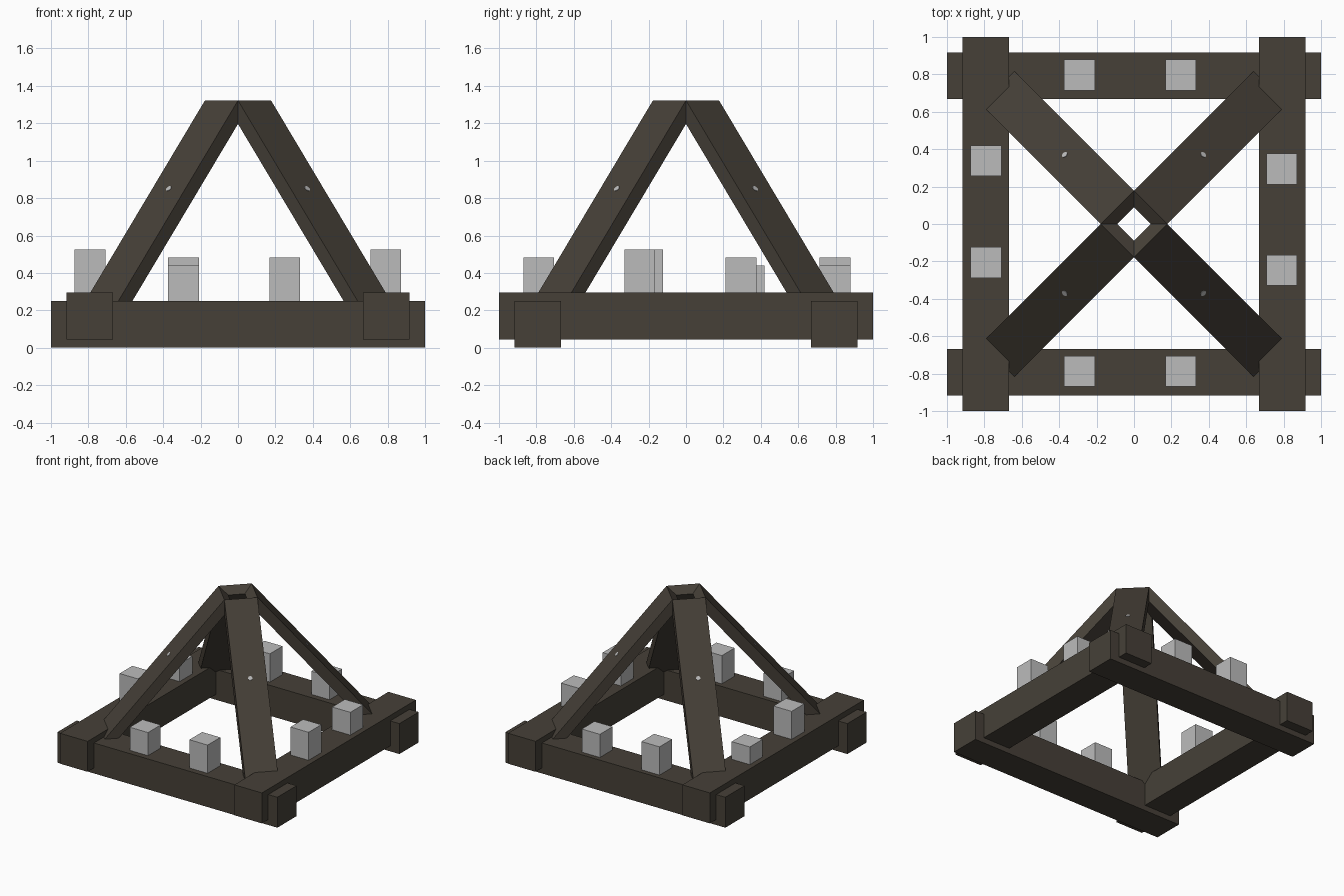
import bpy, bmesh, math
from mathutils import Vector, Matrix

if "Cube" in bpy.data.objects:
    bpy.data.objects.remove(bpy.data.objects["Cube"])


def material(name, rgb):
    m = bpy.data.materials.new(name)
    m.diffuse_color = (*rgb, 1)
    m.use_nodes = True
    m.node_tree.nodes["Principled BSDF"].inputs["Base Color"].default_value = m.diffuse_color
    return m


WOOD = material("dark wood", (0.061, 0.051, 0.039))
STONE = material("light grey", (0.50, 0.50, 0.50))


def add(name, bm, mat):
    bmesh.ops.recalc_face_normals(bm, faces=bm.faces)
    me = bpy.data.meshes.new(name)
    bm.to_mesh(me)
    bm.free()
    me.materials.append(mat)
    ob = bpy.data.objects.new(name, me)
    bpy.context.collection.objects.link(ob)
    return ob


def box(name, lo, hi, mat):
    lo, hi = Vector(lo), Vector(hi)
    bm = bmesh.new()
    bmesh.ops.create_cube(bm, size=1, matrix=Matrix.Translation((lo + hi) / 2)
                          @ Matrix.Diagonal((*(hi - lo), 1)))
    return add(name, bm, mat)


# Base frame: two low cross beams and two slightly raised side beams
IN, OUT = 0.667, 0.917
for s in (-1, 1):
    a, b = sorted((s * IN, s * OUT))
    box("cross_beam", (-1, a, 0), (1, b, 0.25), WOOD)
    box("side_beam", (a, -1, 0.045), (b, 1, 0.295), WOOD)

# Four leaning legs with square-cut ends meeting at the top
WIDTH, THICK = 0.25, 0.081
top = Vector((0.125, 0, 1.322))
foot = Vector((1.07, 0, 0.202))
axis = (top - foot).normalized()
inward = Vector((-axis.z, 0, axis.x)) * THICK
outward = -inward.normalized()
for i in range(4):
    turn = Matrix.Rotation(math.radians(45 + 90 * i), 4, 'Z')
    bm = bmesh.new()
    profile = [top, foot, foot + inward, top + inward]
    face = bm.faces.new([bm.verts.new(p - Vector((0, WIDTH / 2, 0))) for p in profile])
    ext = bmesh.ops.extrude_face_region(bm, geom=[face])
    bmesh.ops.translate(bm, vec=(0, WIDTH, 0),
                        verts=[v for v in ext["geom"] if isinstance(v, bmesh.types.BMVert)])
    bmesh.ops.transform(bm, matrix=turn, verts=bm.verts)
    add("leg", bm, WOOD)

    # Small peg head set in the outer face of the leg
    spot = top + (foot - top) * ((0.523 - top.x) / (foot.x - top.x))
    bm = bmesh.new()
    bmesh.ops.create_cone(bm, cap_ends=True, segments=8, radius1=0.017, radius2=0.017,
                          depth=0.006, matrix=turn @ Matrix.Translation(spot)
                          @ outward.to_track_quat('Z', 'Y').to_matrix().to_4x4())
    add("peg", bm, STONE)

# Square blocks standing on the beams: x, y, base, top
R = 0.0825
for x, y, base, h in [(-0.292, -0.787, 0.25, 0.44), (0.25, -0.787, 0.25, 0.482),
                      (-0.292, 0.796, 0.25, 0.482), (0.25, 0.796, 0.25, 0.44),
                      (-0.792, 0.338, 0.295, 0.44), (-0.792, -0.205, 0.295, 0.525),
                      (0.79, 0.295, 0.295, 0.482), (0.79, -0.247, 0.295, 0.525)]:
    box("block", (x - R, y - R, base - 0.01), (x + R, y + R, h), STONE)
